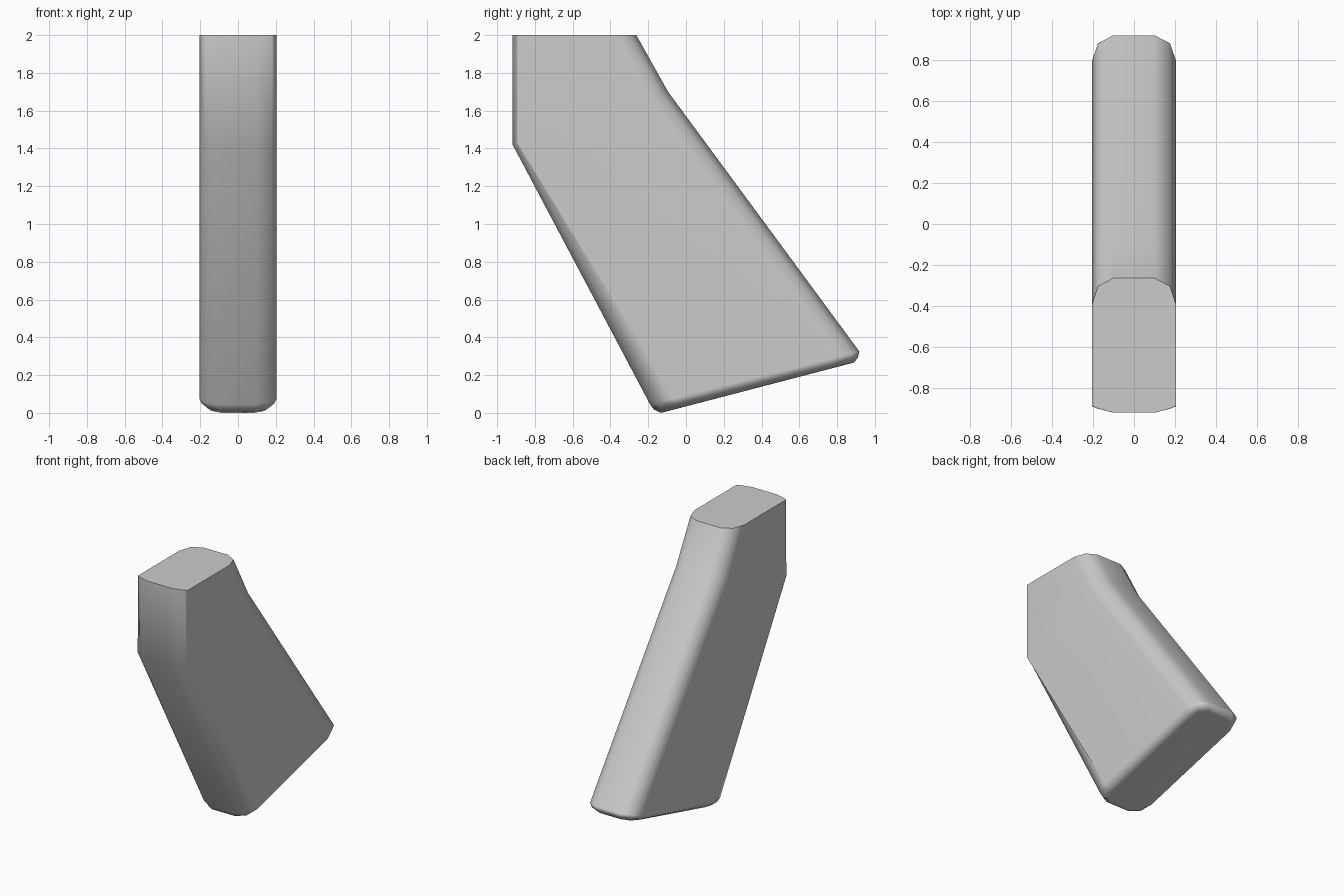
import bpy, bmesh, math
from mathutils import Vector

if "Cube" in bpy.data.objects:
    bpy.data.objects.remove(bpy.data.objects["Cube"])


def ring(front, back, front_off, back_off, widths):
    """Closed cross-section between a front and a back (y, z) point, mirrored in x."""
    f, b = Vector(front), Vector(back)
    d = (b - f).normalized()
    side = [(w, f + d * o) for w, o in zip(widths, front_off)]
    side += [(w, b - d * o) for w, o in zip(reversed(widths), reversed(back_off))]
    half = [Vector((x, p.x, p.y)) for x, p in side]
    return half + [Vector((-p.x, p.y, p.z)) for p in reversed(half)]


full = (0.10, 0.175, 0.205)
round_off = (0.0, 0.04, 0.13)
flat_off = (0.0, 0.02, 0.033)

# Cross-sections from the cut top, through the bend, to the rounded foot
rings = [
    ring((-0.918, 2.0), (-0.263, 2.0), flat_off, round_off, full),
    ring((-0.918, 1.42), (-0.095, 1.70), flat_off, round_off, full),
    ring((-0.190, 0.045), (0.918, 0.325), round_off, round_off, full),
    ring((-0.170, 0.018), (0.910, 0.292), round_off, round_off, (0.097, 0.165, 0.192)),
    ring((-0.132, 0.0), (0.888, 0.266), round_off, round_off, (0.085, 0.14, 0.155)),
]

bm = bmesh.new()
loops = [[bm.verts.new(p) for p in r] for r in rings]
n = len(loops[0])
for a, b in zip(loops, loops[1:]):
    for i in range(n):
        j = (i + 1) % n
        bm.faces.new((a[i], a[j], b[j], b[i]))
top = bm.faces.new(loops[0])
bm.faces.new(loops[-1])
bmesh.ops.recalc_face_normals(bm, faces=bm.faces)
for f in bm.faces:
    f.smooth = True
# Crisp edge around the flat top
for e in top.edges:
    e.smooth = False

mesh = bpy.data.meshes.new("angled_grip")
bm.to_mesh(mesh)
bm.free()
grip = bpy.data.objects.new("angled_grip", mesh)
bpy.context.collection.objects.link(grip)

# Keep the broad sides flat while the corners shade round
wn = grip.modifiers.new("weighted_normals", 'WEIGHTED_NORMAL')
wn.keep_sharp = True
